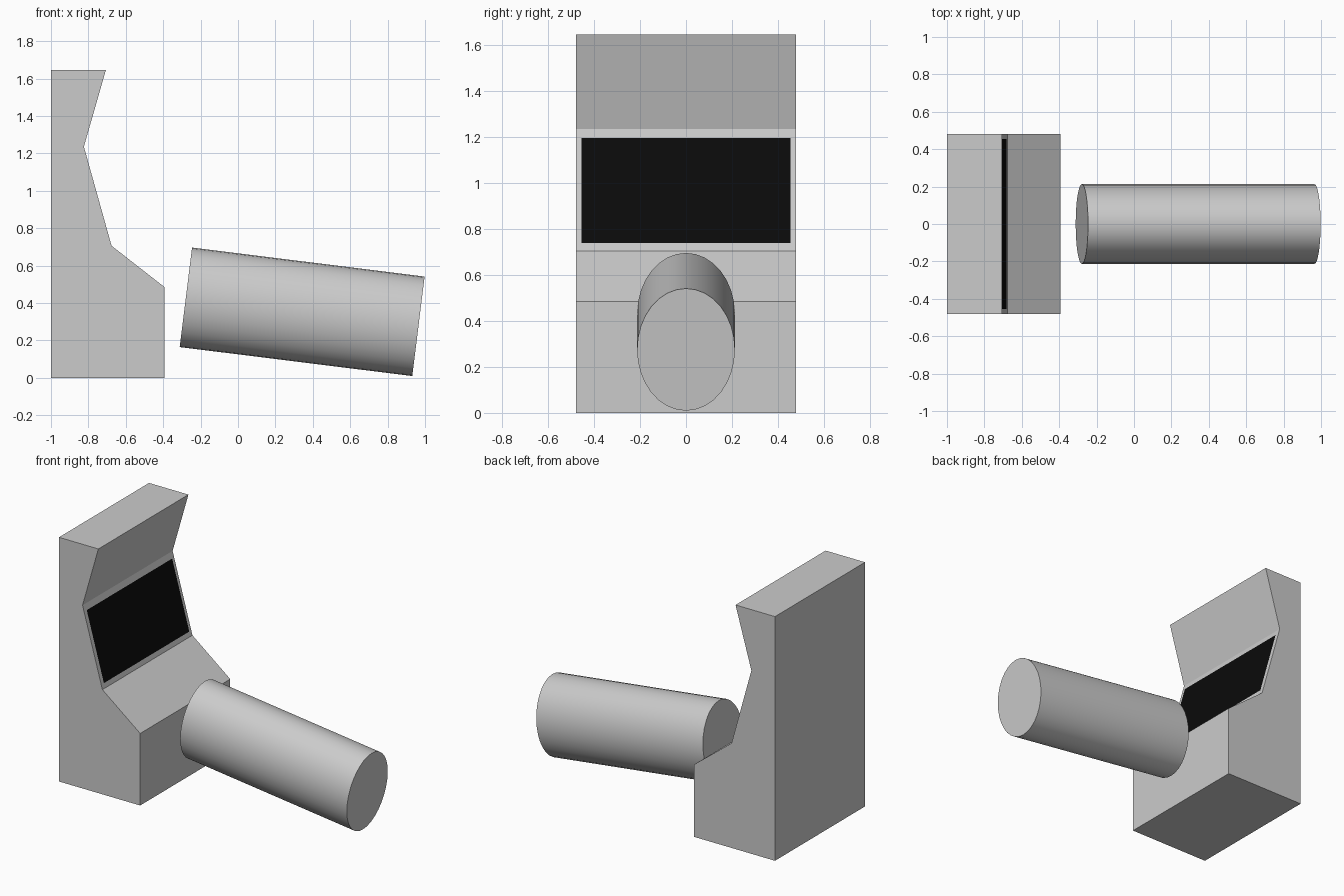
import bpy, bmesh, math

if "Cube" in bpy.data.objects:
    bpy.data.objects.remove(bpy.data.objects["Cube"])

HALF_W = 0.48


def add_object(name, bm):
    bmesh.ops.recalc_face_normals(bm, faces=bm.faces)
    mesh = bpy.data.meshes.new(name)
    bm.to_mesh(mesh)
    bm.free()
    obj = bpy.data.objects.new(name, mesh)
    bpy.context.collection.objects.link(obj)
    return obj


def extrude_profile(name, points, half_width):
    """Extrude an (x, z) outline symmetrically along y."""
    bm = bmesh.new()
    face = bm.faces.new([bm.verts.new((x, -half_width, z)) for x, z in points])
    out = bmesh.ops.extrude_face_region(bm, geom=[face])["geom"]
    verts = [g for g in out if isinstance(g, bmesh.types.BMVert)]
    bmesh.ops.translate(bm, verts=verts, vec=(0, 2 * half_width, 0))
    return add_object(name, bm)


# Cabinet: side outline with control deck, sloped display face and overhang
low, high = (-0.676, 0.706), (-0.824, 1.236)
extrude_profile("cabinet", [(-1, 0), (-0.394, 0), (-0.394, 0.486), low, high,
                            (-0.706, 1.647), (-1, 1.647)], HALF_W)

# Screen: thin black panel lying on the sloped display face
slope = (high[0] - low[0]) / (high[1] - low[1])
bm = bmesh.new()
corners = [(-0.455, 0.739), (0.455, 0.739), (0.455, 1.197), (-0.455, 1.197)]
bm.faces.new([bm.verts.new((low[0] + slope * (z - low[1]) + 0.003, y, z))
              for y, z in corners])
screen = add_object("screen", bm)
black = bpy.data.materials.new("black")
black.diffuse_color = (0.003, 0.003, 0.003, 1)
black.use_nodes = True
black.node_tree.nodes["Principled BSDF"].inputs["Base Color"].default_value = black.diffuse_color
screen.data.materials.append(black)

# Cylinder: oval section, tilted down away from the cabinet
bpy.ops.mesh.primitive_cylinder_add(
    vertices=32, radius=1, depth=1.253, location=(0.343, 0, 0.353),
    rotation=(0, math.radians(97.1), 0))
cylinder = bpy.context.object
cylinder.name = "tilted_cylinder"
cylinder.scale = (0.268, 0.213, 1)
bpy.ops.object.transform_apply(location=False, rotation=False, scale=True)
bpy.ops.object.shade_smooth_by_angle(angle=math.radians(30))
